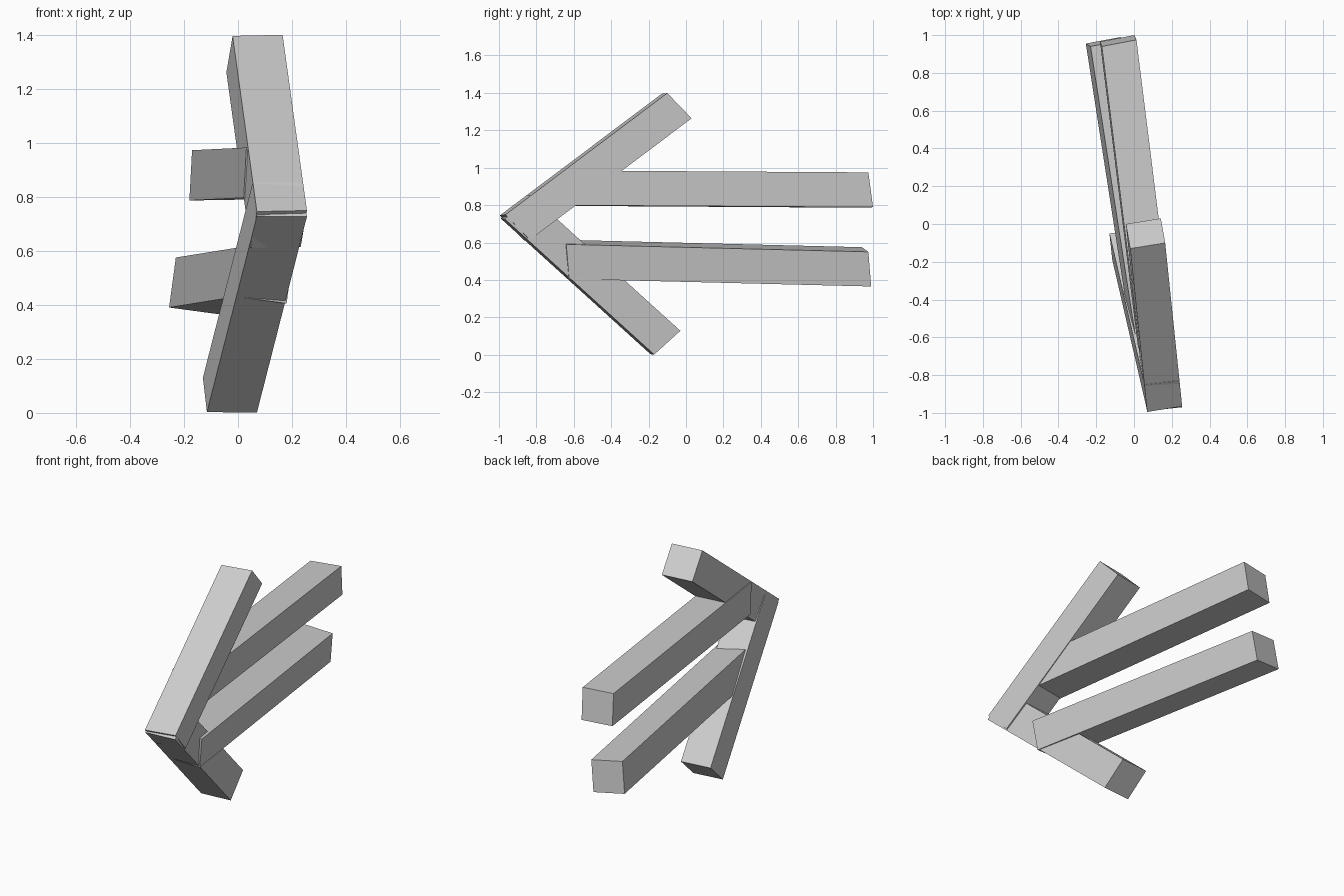
import bpy
import bmesh
from mathutils import Vector

cube = bpy.data.objects.get("Cube")
if cube:
    bpy.data.objects.remove(cube, do_unlink=True)

grey = bpy.data.materials.new("plain_grey")
grey.use_nodes = True
colour = (0.6, 0.6, 0.6, 1)
grey.diffuse_color = colour
grey.node_tree.nodes["Principled BSDF"].inputs["Base Color"].default_value = colour


def beam(name, corner, length, width, depth):
    """Slightly skewed beam spanned by three edge vectors from one corner."""
    origin = Vector(corner)
    edges = [Vector(e) for e in (length, width, depth)]
    bm = bmesh.new()
    bmesh.ops.create_cube(bm, size=1)
    for v in bm.verts:
        v.co = origin + sum((e * (t + 0.5) for e, t in zip(edges, v.co)), Vector())
    bmesh.ops.recalc_face_normals(bm, faces=bm.faces)
    mesh = bpy.data.meshes.new(name)
    bm.to_mesh(mesh)
    bm.free()
    mesh.materials.append(grey)
    obj = bpy.data.objects.new(name, mesh)
    bpy.context.collection.objects.link(obj)


# Two diagonal beams that meet at the front tip
beam("upper_diagonal", (0.07, -0.995, 0.745),
     (-0.09, 0.865, 0.65), (0.185, 0.03, 0.004), (-0.023, 0.13, -0.135))
beam("lower_diagonal", (-0.115, -0.19, 0.003),
     (0.185, -0.80, 0.725), (0.185, 0.02, -0.002), (-0.015, 0.14, 0.127))

# Two long beams running back from the diagonals
beam("upper_shaft", (0.021, -0.65, 0.796),
     (-0.201, 1.615, -0.01), (0.183, 0.035, 0.003), (0.01, -0.025, 0.186))
beam("lower_shaft", (-0.005, -0.66, 0.43),
     (-0.25, 1.615, -0.04), (0.185, 0.035, -0.025), (0.025, -0.015, 0.185))
